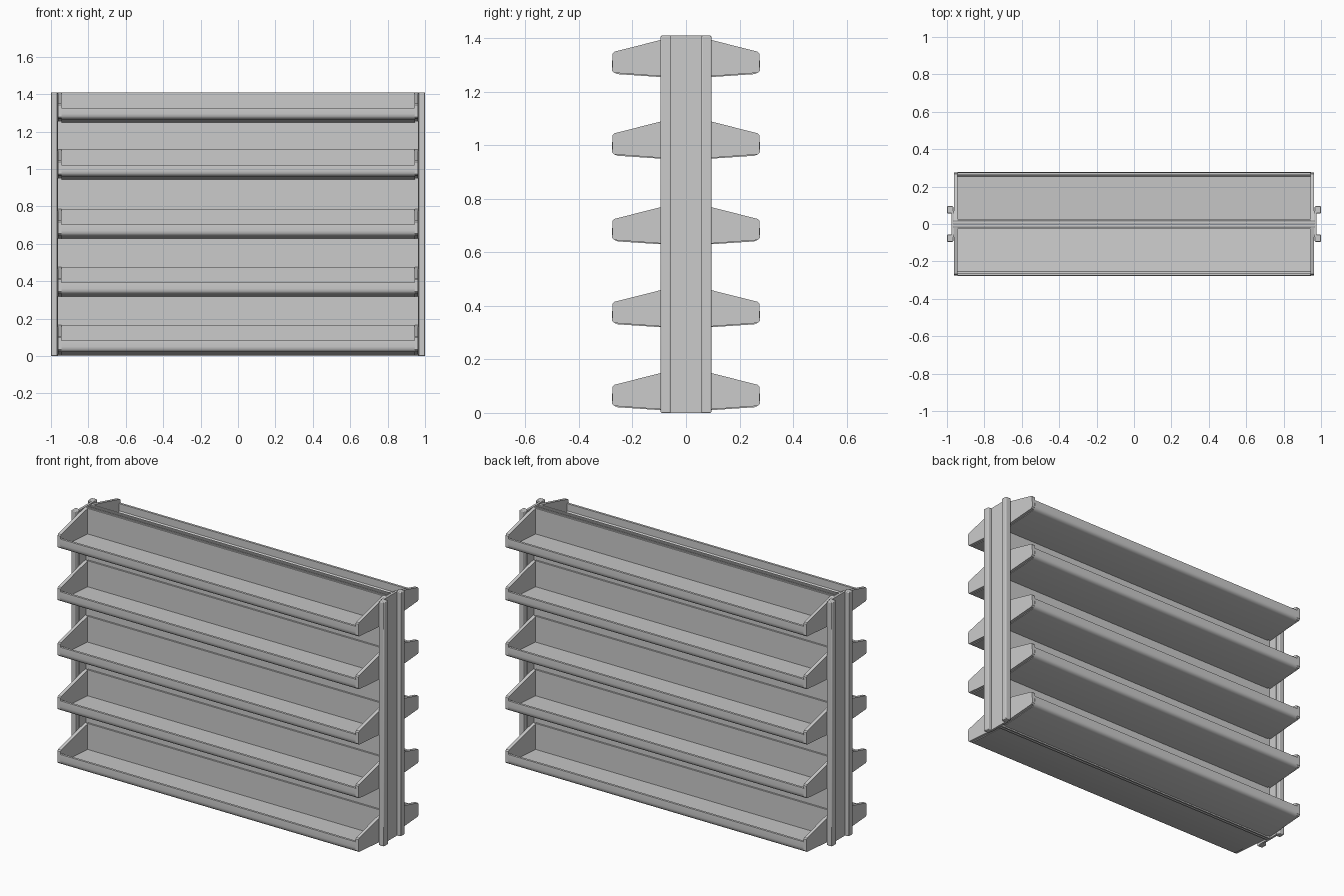
import bpy, bmesh

if "Cube" in bpy.data.objects:
    bpy.data.objects.remove(bpy.data.objects["Cube"])

LEVELS = [0.0, 0.31, 0.62, 0.94, 1.245]
HEIGHT = 1.41


def extrude_x(name, profile, x0, x1, bevel=0.0):
    """Solid made by sweeping a (y, z) outline from x0 to x1."""
    bm = bmesh.new()
    face = bm.faces.new([bm.verts.new((x0, y, z)) for y, z in profile])
    geo = bmesh.ops.extrude_face_region(bm, geom=[face])
    moved = [v for v in geo["geom"] if isinstance(v, bmesh.types.BMVert)]
    bmesh.ops.translate(bm, verts=moved, vec=(x1 - x0, 0, 0))
    bmesh.ops.recalc_face_normals(bm, faces=bm.faces)
    mesh = bpy.data.meshes.new(name)
    bm.to_mesh(mesh)
    bm.free()
    obj = bpy.data.objects.new(name, mesh)
    bpy.context.collection.objects.link(obj)
    if bevel:
        mod = obj.modifiers.new("Bevel", 'BEVEL')
        mod.width, mod.segments = bevel, 2
    bpy.context.view_layer.objects.active = obj
    for o in bpy.context.selected_objects:
        o.select_set(False)
    obj.select_set(True)
    bpy.ops.object.shade_smooth_by_angle(angle=0.6)
    return obj


def rect(y0, y1, z0, z1):
    return [(y0, z0), (y1, z0), (y1, z1), (y0, z1)]


# Tray: tall back wall, gently rising floor, rolled front lip
TRAY = [(0.017, 0.005), (0.255, 0.021), (0.268, 0.026), (0.275, 0.036),
        (0.277, 0.05), (0.275, 0.082), (0.262, 0.082), (0.262, 0.04),
        (0.255, 0.032), (0.027, 0.017), (0.027, 0.167), (0.017, 0.167)]

# End bracket: plate tapering towards the front
END = [(0.02, 0.008), (0.268, 0.026), (0.276, 0.034), (0.274, 0.098),
       (0.268, 0.105), (0.09, 0.15), (0.02, 0.165)]

for side, label in ((-1, "front"), (1, "back")):
    def flip(p):
        return [(y * side, z) for y, z in p]

    for i, base in enumerate(LEVELS):
        def lift(p):
            return flip([(y, min(z + base, HEIGHT)) for y, z in p])
        extrude_x(f"{label}_shelf_tray_{i + 1}", lift(TRAY), -0.945, 0.945)
        for s, end in ((-1, "left"), (1, "right")):
            extrude_x(f"{label}_{end}_shelf_end_{i + 1}", lift(END), s * 0.943, s * 0.962)

    # Back sheets, one facing each way, with a narrow gap between them
    extrude_x(f"{label}_back_panel", flip(rect(0.004, 0.013, 0.0, HEIGHT)), -0.972, 0.972)

    # Upright rails at both ends
    for s, end in ((-1, "left"), (1, "right")):
        extrude_x(f"{label}_{end}_rail", flip(rect(0.057, 0.095, 0, HEIGHT)),
                  s * 0.966, s * 1.0, 0.004)

# Recessed end webs joining the rails
for s, end in ((-1, "left"), (1, "right")):
    extrude_x(f"{end}_upright_web", rect(-0.07, 0.07, 0, HEIGHT), s * 0.963, s * 0.976)
